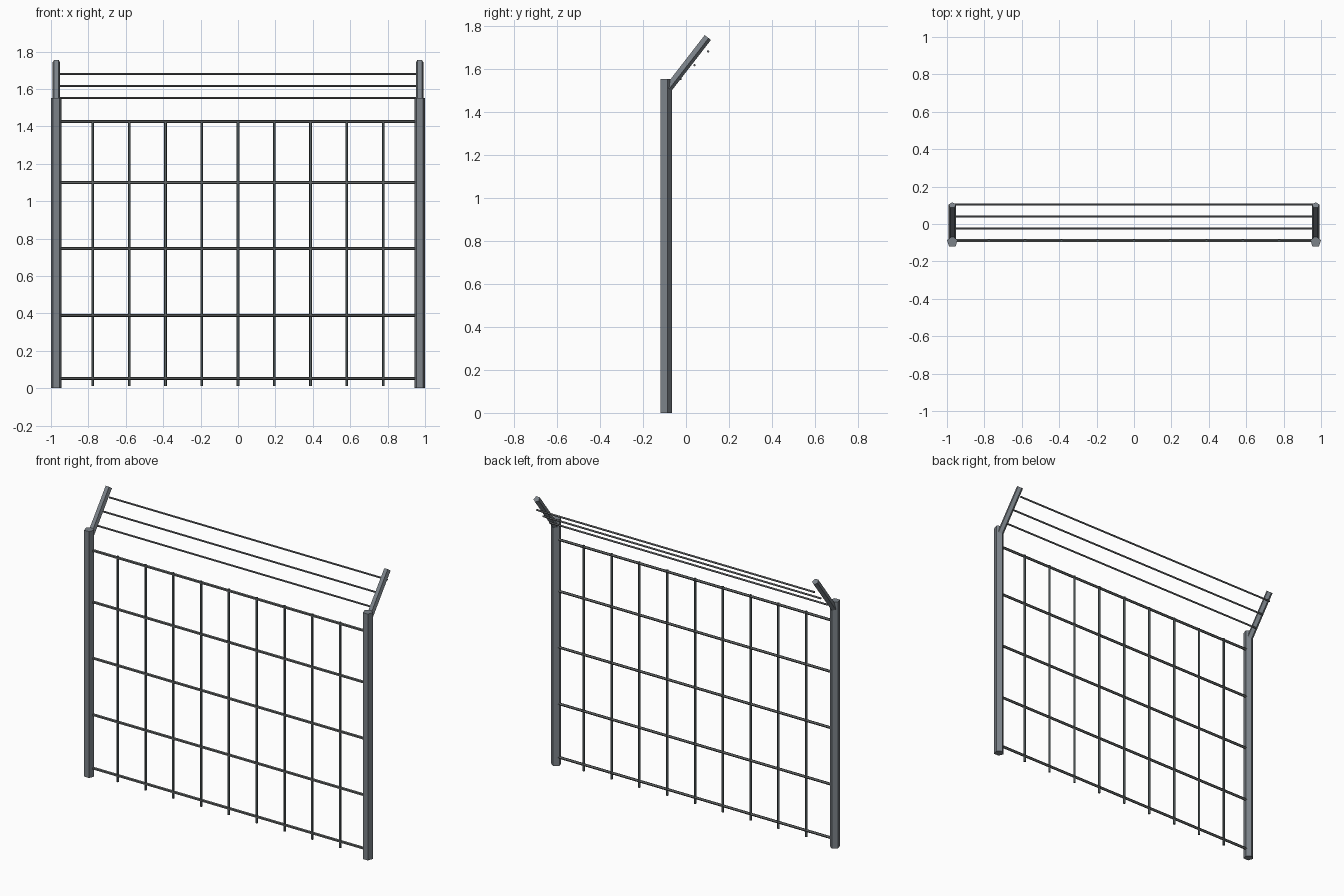
import bpy
import math
from mathutils import Vector, Matrix

cube = bpy.data.objects.get("Cube")
if cube:
    bpy.data.objects.remove(cube, do_unlink=True)


def material(name, rgb):
    mat = bpy.data.materials.new(name)
    mat.use_nodes = True
    mat.diffuse_color = (*rgb, 1)
    mat.node_tree.nodes["Principled BSDF"].inputs["Base Color"].default_value = (*rgb, 1)
    return mat


steel = material("grey steel", (0.20, 0.225, 0.25))
rail_grey = material("rail grey", (0.12, 0.13, 0.13))
rod_grey = material("rod grey", (0.10, 0.125, 0.13))
wire_grey = material("wire grey", (0.15, 0.155, 0.165))


def bar(name, start, end, radius, mat):
    """Five-sided bar between two points, with one edge turned to the back."""
    start, end = Vector(start), Vector(end)
    axis = (end - start).normalized()
    back = Vector((0, 1, 0))
    edge = (back - axis * back.dot(axis)).normalized()
    turn = Matrix((edge.cross(axis), edge, axis)).transposed()
    bpy.ops.mesh.primitive_cylinder_add(
        vertices=5, radius=radius, depth=(end - start).length)
    obj = bpy.context.object
    obj.name = name
    # The cylinder's first corner lies on its local +y
    obj.matrix_world = Matrix.Translation((start + end) / 2) @ turn.to_4x4()
    obj.data.materials.append(mat)


POST_X, POST_Y, MESH_Y = 0.9715, -0.095, -0.09

# Posts with arms leaning backwards
for side, label in ((1, "left"), (-1, "right")):
    x = side * POST_X
    bar(f"{label}_post", (x, POST_Y, 0), (x, POST_Y, 1.553), 0.03, steel)
    bar(f"{label}_arm", (x, -0.083, 1.51), (x, 0.1, 1.746), 0.0203, steel)

# Horizontal rails
for i, z in enumerate((0.053, 0.39, 0.746, 1.1, 1.425)):
    bar(f"rail_{i + 1}", (-POST_X, MESH_Y, z), (POST_X, MESH_Y, z), 0.0085, rail_grey)

# Vertical rods
for i in range(9):
    x = (i - 4) * 0.194
    bar(f"rod_{i + 1}", (x, MESH_Y, 0.013), (x, MESH_Y, 1.435), 0.0075, rod_grey)

# Top wires behind the arms
for i in range(3):
    y, z = -0.025 + i * 0.064, 1.552 + i * 0.064
    bar(f"top_wire_{i + 1}", (-0.97, y, z), (0.97, y, z), 0.0058, wire_grey)
